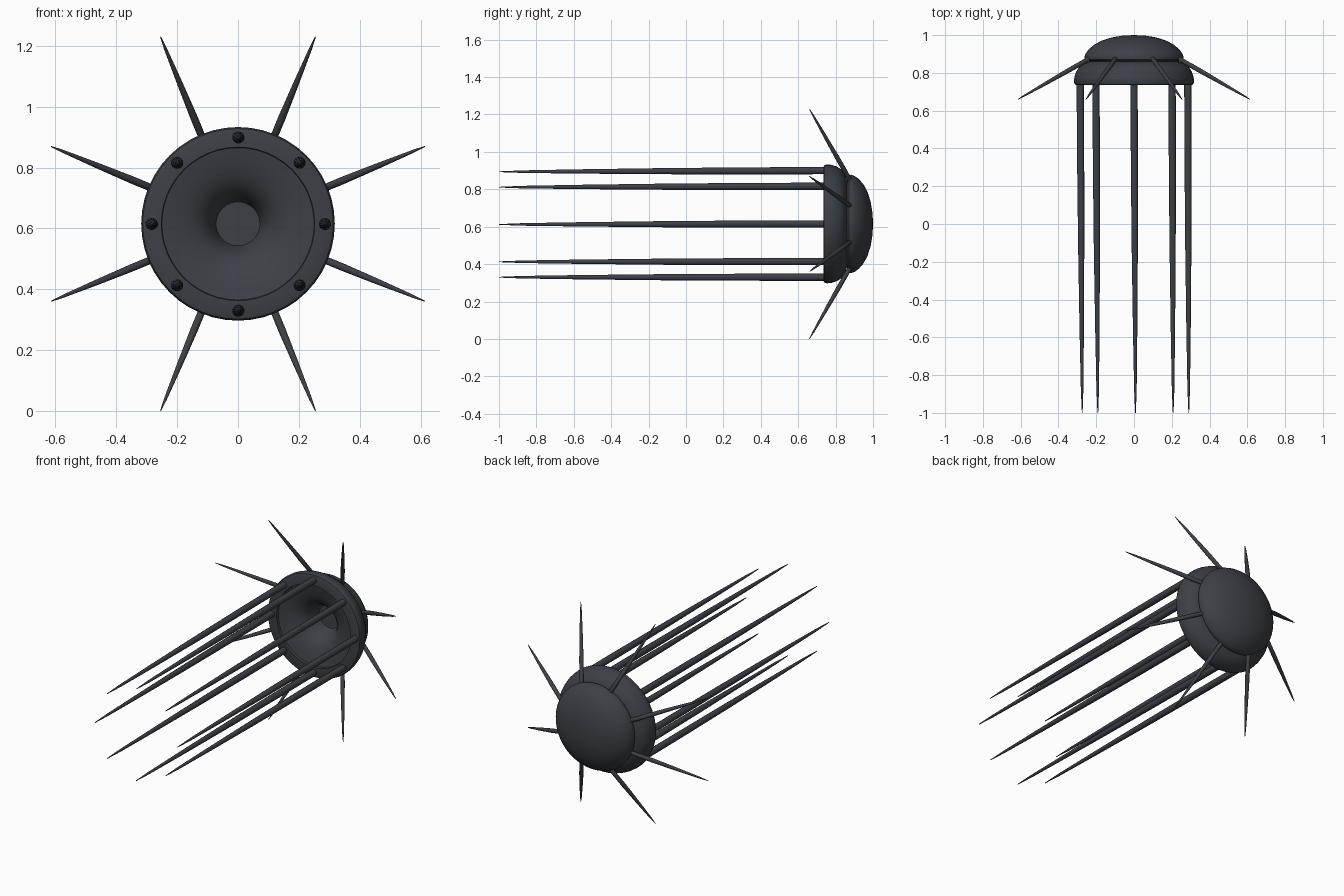
import bpy, math
from mathutils import Vector

if "Cube" in bpy.data.objects:
    bpy.data.objects.remove(bpy.data.objects["Cube"])

CZ = 0.615  # height of the body axis

slate = bpy.data.materials.new("dark slate")
slate.diffuse_color = (0.045, 0.051, 0.062, 1)
slate.use_nodes = True
slate.node_tree.nodes["Principled BSDF"].inputs["Base Color"].default_value = slate.diffuse_color


def make(name, verts, faces, angle=40):
    me = bpy.data.meshes.new(name)
    me.from_pydata(verts, [], faces)
    me.materials.append(slate)
    ob = bpy.data.objects.new(name, me)
    bpy.context.collection.objects.link(ob)
    bpy.ops.object.select_all(action='DESELECT')
    ob.select_set(True)
    bpy.context.view_layer.objects.active = ob
    bpy.ops.object.mode_set(mode='EDIT')
    bpy.ops.mesh.select_all(action='SELECT')
    bpy.ops.mesh.normals_make_consistent(inside=False)
    bpy.ops.object.mode_set(mode='OBJECT')
    bpy.ops.object.shade_smooth_by_angle(angle=math.radians(angle))
    return ob


def lathe(name, profile, n=48):
    """Revolve (radius, y) points about the body axis; radius 0 is a pole."""
    verts, faces, rings = [], [], []
    for r, y in profile:
        start = len(verts)
        count = 1 if r == 0 else n
        for i in range(count):
            a = 2 * math.pi * i / n
            verts.append((r * math.cos(a), y, CZ + r * math.sin(a)))
        rings.append([start + i % count for i in range(n)])
    for a, b in zip(rings, rings[1:]):
        for i in range(n):
            j = (i + 1) % n
            faces.append(list(dict.fromkeys((a[i], a[j], b[j], b[i]))))
    return make(name, verts, faces)


def taper(name, path, n=12):
    """Round tapered rod through (point, radius) pairs."""
    axis = (path[-1][0] - path[0][0]).normalized()
    u = axis.orthogonal().normalized()
    v = axis.cross(u)
    verts, faces = [], []
    for p, r in path:
        for i in range(n):
            a = 2 * math.pi * i / n
            verts.append(p + r * (math.cos(a) * u + math.sin(a) * v))
    for k in range(len(path) - 1):
        for i in range(n):
            j = (i + 1) % n
            faces.append((k*n + i, k*n + j, (k+1)*n + j, (k+1)*n + i))
    faces += [tuple(range(n)), tuple(range((len(path)-1)*n, len(path)*n))]
    return make(name, verts, faces, 50)


# Rounded cap at the back
lathe("dome", [(0, 1.0), (.06, .997), (.12, .987), (.17, .971), (.21, .95),
               (.24, .924), (.256, .902), (.263, .884), (.262, .872),
               (.252, .863), (.235, .86), (.1, .86 + .06), (0, .92)])

# Collar with a funnel shaped hollow facing the front
lathe("bell_collar", [(.2, .87), (.235, .86), (.262, .85), (.29, .832), (.307, .805),
                      (.316, .775), (.318, .752), (.313, .739), (.303, .735),
                      (.252, .735), (.25, .75), (.215, .757), (.18, .767),
                      (.15, .779), (.125, .795), (.105, .815), (.09, .84),
                      (.08, .865), (.072, .895), (0, .895)])


def polar(r, a, y):
    return Vector((r * math.cos(a), y, CZ + r * math.sin(a)))


for i in range(8):
    # Long trailing tentacles
    a = math.radians(45 * i)
    base, tip = polar(.285, a, .76), polar(.282, a, -1.0) + Vector((.008, 0, -.003))
    widths = [(0, .02), (.25, .0195), (.5, .017), (.75, .012), (.93, .007), (1, .002)]
    taper(f"tentacle_{i+1}", [(base.lerp(tip, t), r) for t, r in widths])
    # Short flared spikes between dome and collar
    a += math.radians(22.5)
    base, tip = polar(.25, a, .879), polar(.665, a, .66)
    widths = [(0, .007), (.02, .012), (.3, .0125), (.6, .0095), (.9, .005), (1, .0015)]
    taper(f"spike_{i+1}", [(base.lerp(tip, t), r) for t, r in widths])
